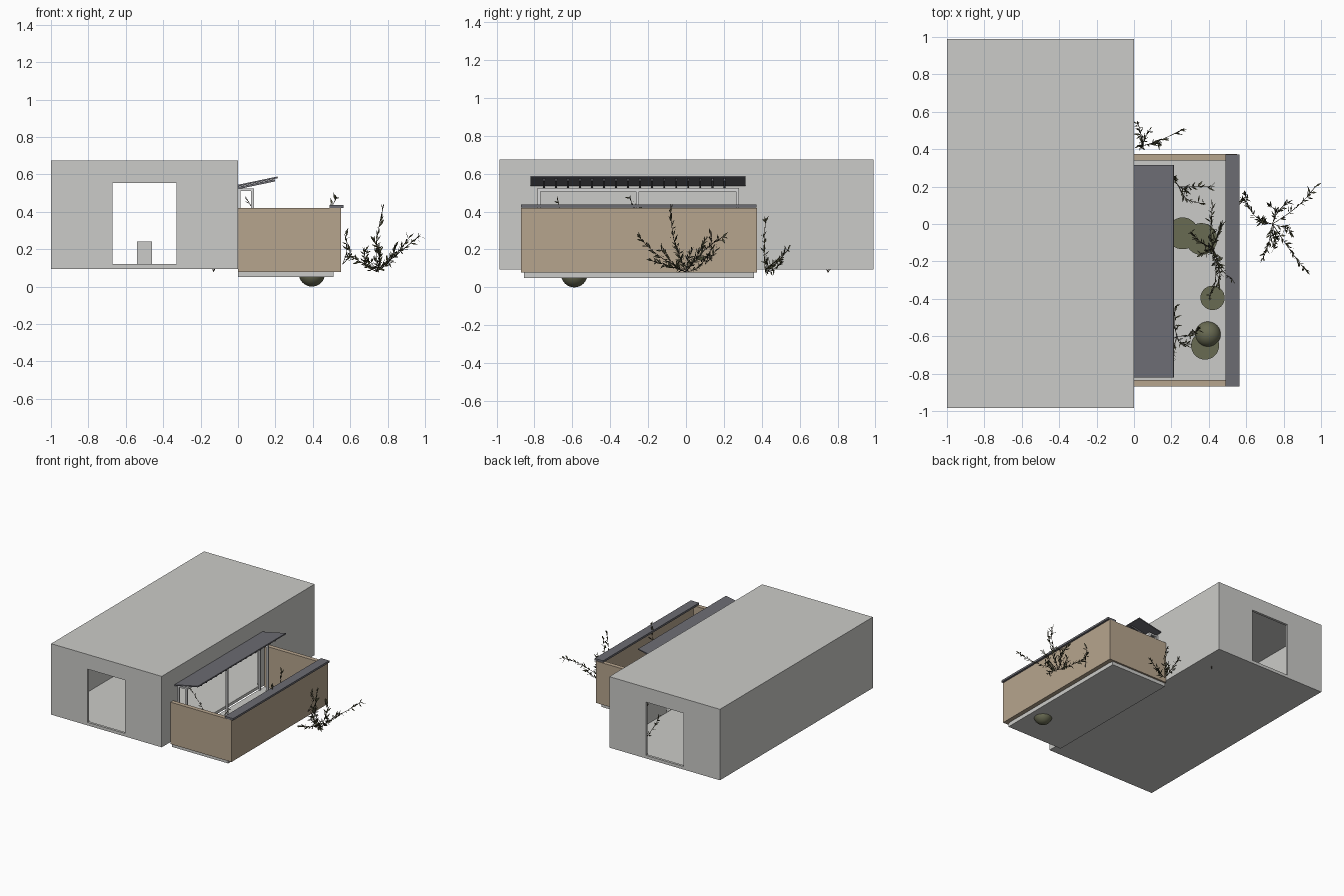
import bpy, bmesh, math, random
from mathutils import Vector

random.seed(4)
cube = bpy.data.objects.get("Cube")
if cube:
    bpy.data.objects.remove(cube)


def material(name, r, g, b):
    m = bpy.data.materials.new(name)
    m.use_nodes = True
    m.diffuse_color = (r, g, b, 1)
    m.node_tree.nodes["Principled BSDF"].inputs["Base Color"].default_value = (r, g, b, 1)
    return m


PLASTER = material("pale grey plaster", 0.6, 0.6, 0.58)
TAN = material("tan wall", 0.47, 0.375, 0.27)
SLATE = material("dark slate", 0.15, 0.15, 0.17)
FRAME = material("light frame", 0.7, 0.7, 0.7)
MOSS = material("olive moss", 0.14, 0.145, 0.085)
LEAF = material("dark leaf", 0.07, 0.07, 0.035)
STEM = material("brown stem", 0.06, 0.045, 0.03)


def add_object(name, bm, *mats):
    me = bpy.data.meshes.new(name)
    bm.to_mesh(me)
    bm.free()
    ob = bpy.data.objects.new(name, me)
    bpy.context.collection.objects.link(ob)
    for m in mats:
        me.materials.append(m)
    return ob


def box(name, xs, ys, zs, mat):
    bm = bmesh.new()
    bmesh.ops.create_cube(bm, size=1)
    for v in bm.verts:
        v.co = [(lo + hi) / 2 + c * (hi - lo) for c, (lo, hi) in zip(v.co, (xs, ys, zs))]
    return add_object(name, bm, mat)


def cut(target, cutter):
    mod = target.modifiers.new("cut", "BOOLEAN")
    mod.object = cutter
    mod.operation = "DIFFERENCE"
    mod.solver = "EXACT"
    bpy.context.view_layer.objects.active = target
    bpy.ops.object.modifier_apply(modifier=mod.name)
    bpy.data.objects.remove(cutter)


# Hollow main hall, open through both ends and towards the courtyard
hall = box("main_hall", (-1, 0), (-0.985, 0.99), (0.095, 0.675), PLASTER)
cut(hall, box("room_cutter", (-0.98, -0.02), (-0.965, 0.97), (0.115, 0.655), PLASTER))
cut(hall, box("end_door_cutter", (-0.67, -0.33), (-1.2, 1.2), (0.12, 0.555), PLASTER))
cut(hall, box("side_door_cutter", (-0.1, 0.1), (-0.78, 0.28), (0.118, 0.525), PLASTER))
box("hall_block", (-0.54, -0.46), (-0.04, 0.04), (0.115, 0.24), PLASTER)

# Courtyard slab, walls and coping
box("courtyard_slab", (0, 0.51), (-0.855, 0.36), (0.05, 0.085), PLASTER)
bm = bmesh.new()
outer, inner = [], []
for x, y, xi, yi in ((0, -0.87, 0, -0.835), (0.55, -0.87, 0.515, -0.835),
                     (0.55, 0.375, 0.515, 0.34), (0, 0.375, 0, 0.34)):
    outer.append(bm.verts.new((x, y, 0.078)))
    inner.append(bm.verts.new((xi, yi, 0.078)))
footprint = bm.faces.new(outer + inner[::-1])
grown = bmesh.ops.extrude_face_region(bm, geom=[footprint])
for v in grown["geom"]:
    if isinstance(v, bmesh.types.BMVert):
        v.co.z = 0.42
bmesh.ops.recalc_face_normals(bm, faces=bm.faces)
add_object("courtyard_wall", bm, TAN)
box("wall_coping", (0.49, 0.565), (-0.87, 0.372), (0.421, 0.437), SLATE)

# Sloping awning with rafters
SLOPE = math.atan2(0.045, 0.215)


def tilted(name, ys, zs, xs, mat):
    ob = box(name, xs, ys, zs, mat)
    ob.location = (0, 0, 0.535)
    ob.rotation_euler.y = -SLOPE


tilted("awning", (-0.82, 0.315), (0, 0.009), (0, 0.218), SLATE)
for i in range(16):
    y = -0.75 + i * 0.0635
    tilted("rafter", (y - 0.005, y + 0.005), (-0.014, -0.002), (0, 0.2), SLATE)

# Posts and rails carrying the awning
for y in (-0.775, -0.255, 0.272):
    box("awning_post", (0.07, 0.086), (y - 0.008, y + 0.008), (0.085, 0.525), FRAME)
box("front_rail", (0.07, 0.086), (-0.783, 0.28), (0.507, 0.525), FRAME)
for y in (-0.775, 0.272):
    box("side_rail", (0, 0.07), (y - 0.008, y + 0.008), (0.511, 0.523), FRAME)
    box("wall_post", (0, 0.014), (y - 0.008, y + 0.008), (0.085, 0.525), FRAME)

# Round shrub and moss patches
bm = bmesh.new()
bmesh.ops.create_uvsphere(bm, u_segments=32, v_segments=16, radius=0.07)
shrub = add_object("round_shrub", bm, MOSS)
shrub.location = (0.395, -0.59, 0.07)
for p in shrub.data.polygons:
    p.use_smooth = True
for x, y, r in ((0.26, -0.05, 0.085), (0.36, -0.08, 0.085), (0.42, -0.395, 0.065), (0.38, -0.65, 0.075)):
    bm = bmesh.new()
    bmesh.ops.create_cone(bm, cap_ends=True, segments=32, radius1=r, radius2=r, depth=0.008)
    add_object("moss_patch", bm, MOSS).location = (x, y, 0.089 + x * 0.005)


def rand_dir():
    return Vector([random.uniform(-1, 1) for _ in range(3)])


def add_leaf(bm, root, direction, length):
    d = direction.normalized()
    side = d.cross(rand_dir()).normalized() * length * 0.13
    mid = root + d * length * 0.45
    pts = (root, mid + side, root + d * length, mid - side)
    bm.faces.new([bm.verts.new(p) for p in pts])


def add_stem(bm, a, b, r):
    d = (b - a).normalized()
    u = d.orthogonal().normalized()
    w = d.cross(u)
    rings = []
    for p in (a, b):
        rings.append([bm.verts.new(p + (u * math.cos(t) + w * math.sin(t)) * r)
                      for t in (0, math.tau / 3, 2 * math.tau / 3)])
    for i in range(3):
        j = (i + 1) % 3
        bm.faces.new((rings[0][i], rings[0][j], rings[1][j], rings[1][i])).material_index = 1


def plant(name, base, tips, steps=8, leaves=4):
    """Bent stems from the base to each tip, with leaf tufts along them."""
    bm = bmesh.new()
    base = Vector(base)
    for tip in tips:
        tip = Vector(tip)
        bend = rand_dir() * 0.03
        last = base
        for i in range(1, steps + 1):
            t = i / steps
            p = base.lerp(tip, t) + bend * math.sin(t * math.pi)
            add_stem(bm, last, p, 0.0018)
            along = (p - last).normalized()
            if i > 1:
                for _ in range(leaves):
                    add_leaf(bm, last.lerp(p, random.random()),
                             along + rand_dir() * 0.9, random.uniform(0.025, 0.045))
            last = p
    add_object(name, bm, LEAF, STEM)


plant("outer_side_plant", (0.74, 0, 0.08),
      [(0.78, -0.08, 0.44), (0.97, 0.2, 0.27), (0.92, -0.25, 0.27), (0.6, 0.13, 0.16),
       (0.69, -0.18, 0.14), (0.83, 0.12, 0.18), (0.72, 0.1, 0.25), (0.84, -0.05, 0.22),
       (0.68, 0.03, 0.2), (0.75, -0.13, 0.2)])
plant("outer_back_plant", (0.05, 0.42, 0.08),
      [(0.27, 0.51, 0.13), (0.02, 0.54, 0.2), (0.03, 0.42, 0.35), (0.13, 0.43, 0.13), (0.08, 0.5, 0.15)], 7)
plant("courtyard_middle_plant", (0.42, -0.12, 0.1),
      [(0.3, -0.04, 0.22), (0.45, -0.33, 0.28), (0.42, 0.1, 0.28), (0.53, -0.3, 0.48),
       (0.36, -0.16, 0.22), (0.46, -0.22, 0.2), (0.47, 0, 0.2), (0.4, -0.4, 0.2)])
plant("courtyard_back_plant", (0.24, 0.2, 0.09),
      [(0.38, 0.11, 0.18), (0.43, 0.2, 0.2), (0.22, 0.25, 0.3), (0.28, 0.18, 0.18)], 6)
plant("courtyard_front_plant", (0.23, -0.6, 0.09),
      [(0.22, -0.44, 0.25), (0.35, -0.56, 0.18), (0.21, -0.73, 0.25), (0.04, -0.68, 0.48), (0.29, -0.64, 0.2)], 6)
plant("wall_edge_plant", (0.56, 0.1, 0.12),
      [(0.6, 0.16, 0.2), (0.57, 0.13, 0.28)], 4, 3)
plant("indoor_plant", (-0.13, 0.75, 0.08),
      [(-0.15, 0.7, 0.38), (-0.22, 0.66, 0.28), (-0.08, 0.8, 0.25), (-0.18, 0.78, 0.2)], 6)
